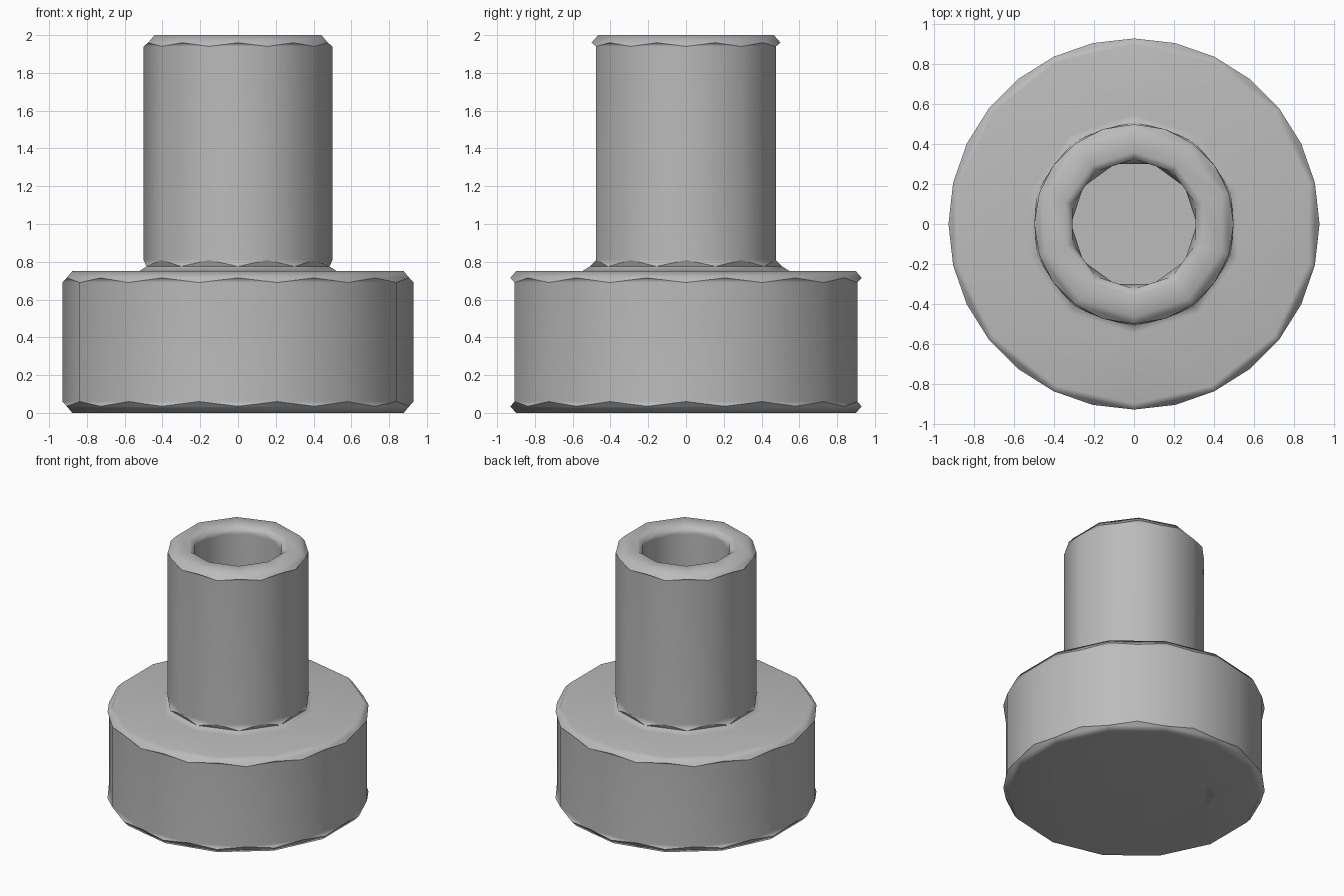
import bpy, bmesh
from math import cos, sin, pi

cube = bpy.data.objects.get("Cube")
if cube:
    bpy.data.objects.remove(cube)

grey = bpy.data.materials.new("plain grey")
grey.use_nodes = True
colour = (0.5, 0.5, 0.5, 1)
grey.diffuse_color = colour
grey.node_tree.nodes["Principled BSDF"].inputs["Base Color"].default_value = colour

BASE, SHAFT = 14, 10  # number of sides


def ring(bm, radius, z, sides, turned):
    """Regular polygon, optionally turned by half a side."""
    step = 2 * pi / sides
    return [bm.verts.new((radius * cos((i + turned / 2) * step),
                          radius * sin((i + turned / 2) * step), z)) for i in range(sides)]


def join(bm, a, b, turn):
    """Join two rings; a change of turn gives a band of triangles."""
    n = len(a)
    for i in range(n):
        j = (i + 1) % n
        if turn == 0:
            bm.faces.new((a[i], a[j], b[j], b[i]))
        elif turn > 0:
            bm.faces.new((a[i], a[j], b[i]))
            bm.faces.new((b[i], a[j], b[j]))
        else:
            bm.faces.new((a[i], b[j], b[i]))
            bm.faces.new((a[i], a[j], b[j]))


def join_flat(bm, a, b):
    """Flat washer between rings with different side counts."""
    edges = []
    for loop in (a, b):
        for i, v in enumerate(loop):
            w = loop[(i + 1) % len(loop)]
            edges.append(bm.edges.get((v, w)) or bm.edges.new((v, w)))
    bmesh.ops.bridge_loops(bm, edges=edges)


# radius, height, sides, turned: from the socket ceiling, round the outside, into the bore
profile = [
    # socket underneath
    (0.48, 0.22, SHAFT, 0), (0.48, 0.06, SHAFT, 0),
    (0.49, 0.03, SHAFT, 1), (0.54, 0, SHAFT, 1),
    # wide base with bevelled rims
    (0.90, 0, BASE, 1), (0.93, 0.035, BASE, 1), (0.93, 0.06, BASE, 0),
    (0.93, 0.69, BASE, 0), (0.93, 0.715, BASE, 1), (0.90, 0.75, BASE, 1),
    # fillet, shaft and rim
    (0.55, 0.75, SHAFT, 1), (0.51, 0.775, SHAFT, 1), (0.50, 0.81, SHAFT, 0),
    (0.50, 1.94, SHAFT, 0), (0.50, 1.96, SHAFT, 1), (0.465, 2, SHAFT, 1),
    # bore
    (0.36, 2, SHAFT, 1), (0.325, 1.97, SHAFT, 1),
    (0.315, 1.94, SHAFT, 0), (0.315, 1.0, SHAFT, 0),
]

bm = bmesh.new()
rings = [ring(bm, *p) for p in profile]
for k in range(len(rings) - 1):
    if profile[k][2] == profile[k + 1][2]:
        join(bm, rings[k], rings[k + 1], profile[k + 1][3] - profile[k][3])
    else:
        join_flat(bm, rings[k], rings[k + 1])
bm.faces.new(rings[0])
bm.faces.new(rings[-1])
bmesh.ops.recalc_face_normals(bm, faces=bm.faces)

mesh = bpy.data.meshes.new("stepped_bushing")
bm.to_mesh(mesh)
bm.free()
mesh.materials.append(grey)
bushing = bpy.data.objects.new("stepped_bushing", mesh)
bpy.context.collection.objects.link(bushing)

# soft bevels, flat caps
bpy.context.view_layer.objects.active = bushing
bushing.select_set(True)
bpy.ops.object.shade_smooth_by_angle(angle=1.2)
weighted = bushing.modifiers.new("weighted_normals", 'WEIGHTED_NORMAL')
weighted.keep_sharp = True
